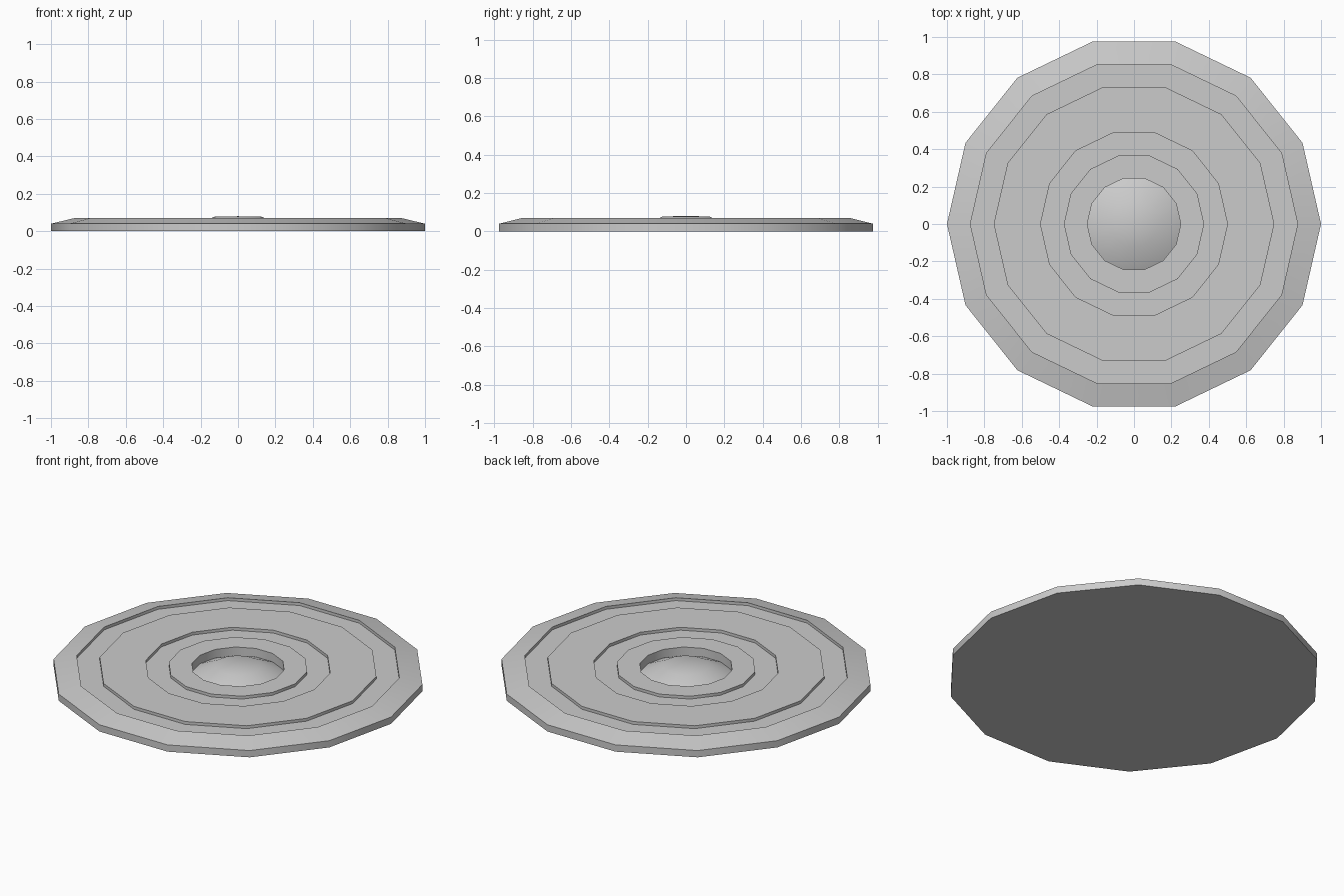
import bpy, bmesh, math

if "Cube" in bpy.data.objects:
    bpy.data.objects.remove(bpy.data.objects["Cube"])

SIDES = 14

def lathe(name, profile):
    """Spin (radius, z) points around z; zero radius makes a pole, last ring is capped."""
    bm = bmesh.new()
    rings = []
    for r, z in profile:
        n = SIDES if r > 0 else 1
        rings.append([bm.verts.new((r * math.cos(2 * math.pi * i / SIDES),
                                    r * math.sin(2 * math.pi * i / SIDES), z))
                      for i in range(n)])
    for a, b in zip(rings, rings[1:]):
        for i in range(SIDES):
            j = (i + 1) % SIDES
            if len(a) == 1:
                bm.faces.new((a[0], b[i], b[j]))
            else:
                bm.faces.new((a[i], b[i], b[j], a[j]))
    bm.faces.new(rings[-1])
    bmesh.ops.recalc_face_normals(bm, faces=bm.faces[:])
    mesh = bpy.data.meshes.new(name)
    bm.to_mesh(mesh)
    bm.free()
    obj = bpy.data.objects.new(name, mesh)
    bpy.context.collection.objects.link(obj)
    bpy.context.view_layer.objects.active = obj
    obj.select_set(True)
    bpy.ops.object.shade_smooth_by_angle(angle=math.radians(30))
    return obj

TOP, GROOVE = 0.07, 0.053

lathe("round_plate", [
    (0, 0.08), (0.125, 0.078), (0.25, 0.02),                           # centre boss
    (0.25, TOP), (0.375, TOP),                                         # inner ring
    (0.375, GROOVE), (0.5, GROOVE),                                    # inner groove
    (0.5, TOP), (0.75, TOP),                                           # wide flat ring
    (0.75, GROOVE), (0.875, GROOVE),                                   # outer groove
    (0.875, TOP), (1, 0.04), (1, 0),                                   # sloped rim and base
])
